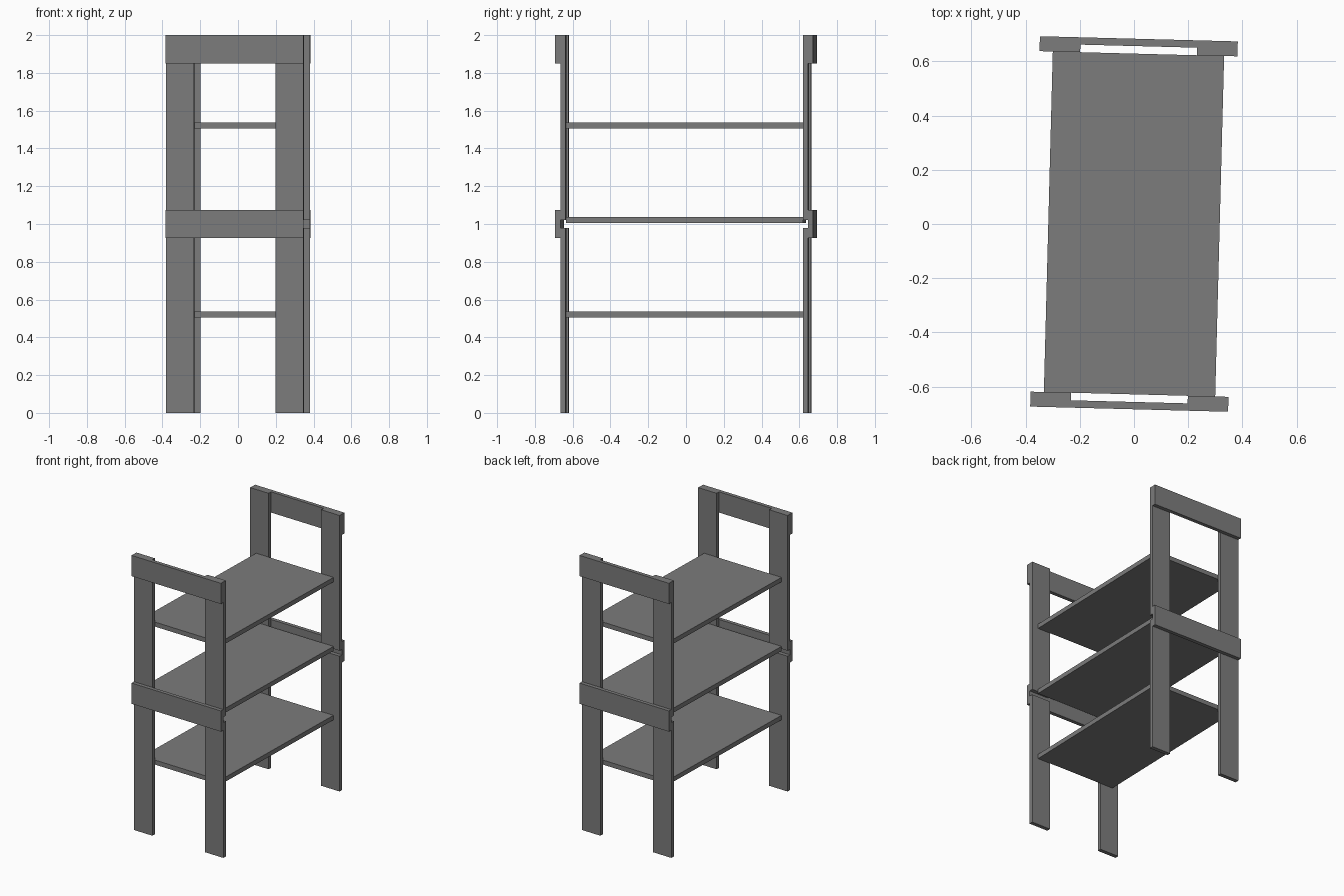
import bpy
import bmesh
from math import radians
from mathutils import Matrix, Vector

cube = bpy.data.objects.get("Cube")
if cube:
    bpy.data.objects.remove(cube, do_unlink=True)

GREY = (0.2, 0.2, 0.2, 1.0)
mat = bpy.data.materials.new("plain grey")
mat.use_nodes = True
mat.diffuse_color = GREY
mat.node_tree.nodes["Principled BSDF"].inputs["Base Color"].default_value = GREY

# The whole rack is turned slightly about the vertical axis
TURN = Matrix.Rotation(radians(-1.5), 4, "Z")


def board(name, x, y, z):
    """Flat board given by its (low, high) range on each axis."""
    ranges = (x, y, z)
    centre = Vector([(a + b) / 2 for a, b in ranges])
    size = [abs(b - a) for a, b in ranges]
    bm = bmesh.new()
    bmesh.ops.create_cube(bm, size=1)
    bmesh.ops.scale(bm, vec=size, verts=bm.verts)
    mesh = bpy.data.meshes.new(name)
    bm.to_mesh(mesh)
    bm.free()
    mesh.materials.append(mat)
    obj = bpy.data.objects.new(name, mesh)
    obj.matrix_world = TURN @ Matrix.Translation(centre)
    bpy.context.collection.objects.link(obj)


HALF_W, POST_IN = 0.365, 0.215       # outer and inner post edges
Y_IN, Y_MID, Y_OUT = 0.628, 0.656, 0.683

for end, sy in (("front", -1), ("back", 1)):
    # Posts, in a lower and an upper length with a small gap
    for side, sx in (("left", 1), ("right", -1)):
        for level, z in (("lower", (0, 0.98)), ("upper", (1.02, 2))):
            board(f"{level}_{end}_{side}_post", (sx * POST_IN, sx * HALF_W),
                  (sy * Y_IN, sy * Y_MID), z)
    # Rails across the outside of the posts
    for level, z in (("middle", (0.925, 1.075)), ("top", (1.85, 2))):
        board(f"{level}_{end}_rail", (-HALF_W, HALF_W),
              (sy * Y_MID, sy * Y_OUT), z)

# Shelves between the two end frames
for level, z in (("lower", 0.505), ("middle", 1.005), ("upper", 1.505)):
    board(f"{level}_shelf", (-0.316, 0.316), (-Y_IN, Y_IN), (z, z + 0.033))
